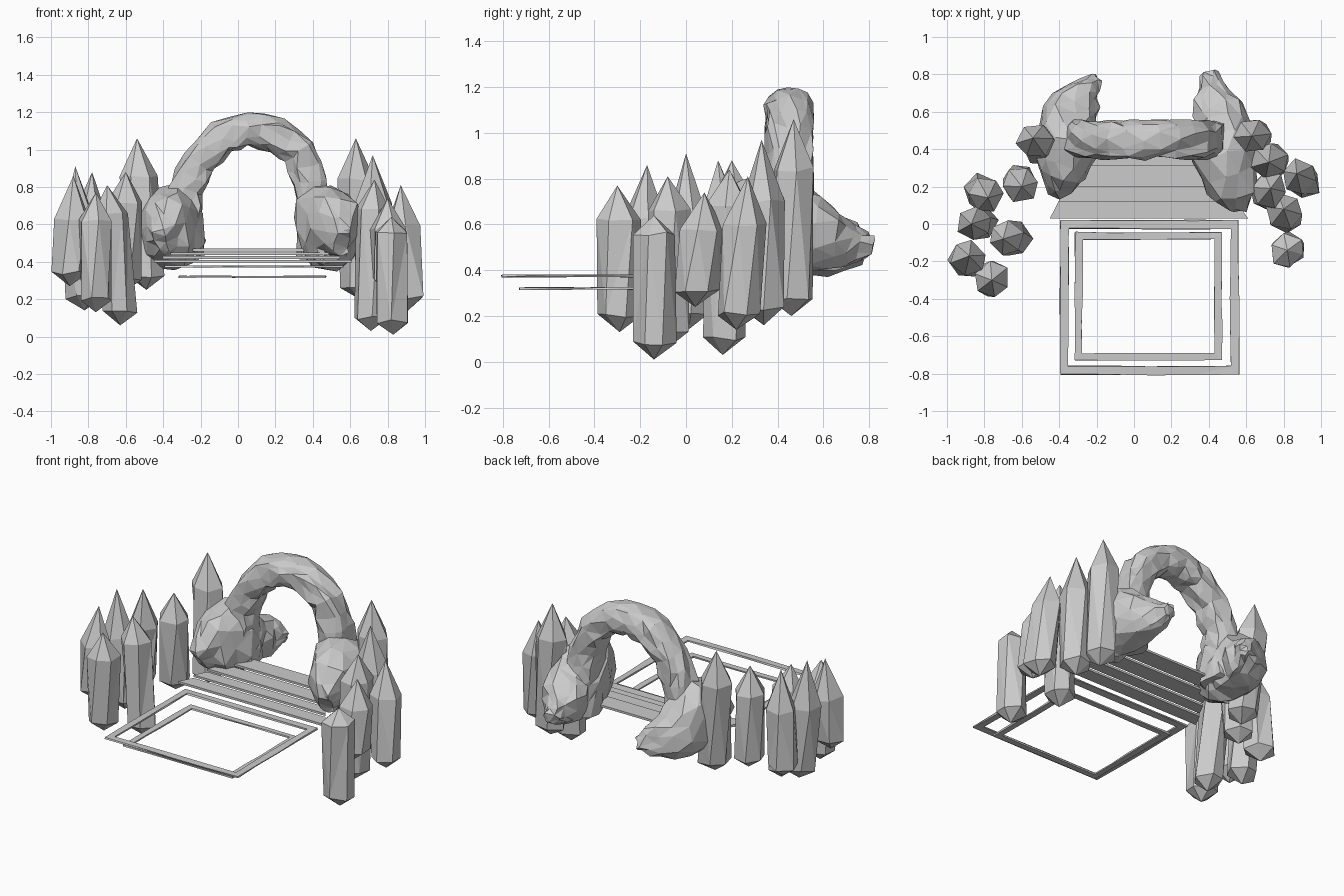
import bpy, bmesh, math, random
from mathutils import Vector

random.seed(4)
if "Cube" in bpy.data.objects:
    bpy.data.objects.remove(bpy.data.objects["Cube"])

# One plain stone colour for everything
stone = bpy.data.materials.new("stone grey")
stone.use_nodes = True
colour = (0.6, 0.6, 0.6, 1)
stone.diffuse_color = colour
stone.node_tree.nodes["Principled BSDF"].inputs["Base Color"].default_value = colour


def finish(bm, name, triangles=True):
    bmesh.ops.recalc_face_normals(bm, faces=bm.faces)
    if triangles:
        bmesh.ops.triangulate(bm, faces=bm.faces)
    mesh = bpy.data.meshes.new(name)
    bm.to_mesh(mesh)
    bm.free()
    mesh.materials.append(stone)
    obj = bpy.data.objects.new(name, mesh)
    bpy.context.collection.objects.link(obj)
    return obj


def skin(bm, rings):
    """Join neighbouring rings of vertices with quads."""
    for low, high in zip(rings, rings[1:]):
        n = len(low)
        for i in range(n):
            j = (i + 1) % n
            bm.faces.new((low[i], low[j], high[j], high[i]))


def jitter(amount):
    return Vector(random.uniform(-amount, amount) for _ in range(3))


def rough_loft(name, stations, up, sides, rough, square):
    """Chiselled rock swept along (point, side radius, up radius) stations."""
    dense = []
    for (p, a, b), (q, c, d) in zip(stations, stations[1:]):
        p, q = Vector(p), Vector(q)
        dense += [(p, a, b), ((p + q) / 2, (a + c) / 2, (b + d) / 2)]
    p, a, b = stations[-1]
    dense.append((Vector(p), a, b))

    bm = bmesh.new()
    rings = []
    for k, (p, ra, rb) in enumerate(dense):
        before, after = dense[max(k - 1, 0)][0], dense[min(k + 1, len(dense) - 1)][0]
        along = (after - before).normalized()
        side = Vector(up).cross(along).normalized()
        top = along.cross(side)
        ring = []
        for i in range(sides):
            ang = math.tau * (i + 0.5 * (k % 2)) / sides
            c, s = math.cos(ang), math.sin(ang)
            c = math.copysign(abs(c) ** square, c)
            s = math.copysign(abs(s) ** square, s)
            ring.append(bm.verts.new(p + side * c * ra + top * s * rb + jitter(rough)))
        rings.append(ring)
    skin(bm, rings)
    bm.faces.new(rings[0])
    bm.faces.new(rings[-1])
    return finish(bm, name)


# Arch over the steps
arch_line = [(-.27, .42), (-.29, .6), (-.28, .79), (-.21, .93), (-.09, 1.06),
             (.05, 1.11), (.2, 1.08), (.33, .98), (.39, .83), (.41, .65), (.41, .42)]
rough_loft("rock_arch", [((x, .45, z), .092, .1) for x, z in arch_line],
           (0, 1, 0), 12, .013, .7)

# Boulders at the arch feet, tapering to the back
right_foot = [((-.42, .18, .52), .05, .08), ((-.39, .27, .56), .13, .18),
              ((-.35, .42, .58), .17, .23), ((-.35, .57, .53), .16, .17),
              ((-.27, .69, .5), .1, .11), ((-.2, .77, .49), .03, .04)]
left_foot = [((.56, .11, .5), .05, .08), ((.52, .2, .57), .13, .19),
             ((.48, .36, .59), .18, .23), ((.47, .54, .54), .15, .17),
             ((.42, .69, .52), .1, .11), ((.4, .8, .51), .04, .05)]
for name, foot in (("right_boulder", right_foot), ("left_boulder", left_foot)):
    rough_loft(name, foot, (0, 0, 1), 11, .018, .85)


# Crystals: base x, y, tip x, y, then bottom, shoulder and tip heights
def crystal(name, x, y, tip_x, tip_y, bottom, shoulder, tip, radius=.102, sides=6):
    bm = bmesh.new()
    base, peak = Vector((x, y, bottom)), Vector((tip_x, tip_y, tip))
    turn = random.uniform(0, math.tau)
    levels = [(bottom + .07, .92), (shoulder, .95)]
    rings = []
    for k, (z, scale) in enumerate(levels):
        centre = base.lerp(peak, (z - bottom) / (tip - bottom))
        ring = []
        for i in range(sides):
            ang = turn + math.tau * i / sides + .25 * k
            spoke = Vector((math.cos(ang), math.sin(ang), 0)) * radius * scale
            ring.append(bm.verts.new(centre + spoke + jitter(.01)))
        rings.append(ring)
    skin(bm, rings)
    for ring, end in ((rings[0], base), (rings[1], peak)):
        point = bm.verts.new(end)
        for i in range(sides):
            bm.faces.new((ring[i], ring[(i + 1) % sides], point))
    finish(bm, name)


right_cluster = [
    (-.9, -.2, -.88, -.17, .27, .62, .86), (-.76, -.29, -.76, -.3, .13, .62, .77),
    (-.63, -.08, -.7, -.08, .06, .66, .81), (-.82, .01, -.87, 0, .14, .62, .91),
    (-.82, .18, -.78, .14, .22, .64, .88), (-.61, .23, -.6, .2, .24, .72, .88),
    (-.49, .4, -.54, .46, .25, .85, 1.06)]
left_cluster = [
    (.83, -.14, .82, -.14, .01, .56, .64), (.81, .04, .8, .08, .24, .58, .74),
    (.91, .22, .87, .27, .14, .6, .81), (.71, .16, .73, .19, .03, .68, .84),
    (.73, .34, .72, .33, .16, .7, .97), (.65, .46, .63, .47, .2, .84, 1.06)]
for side, cluster in (("right", right_cluster), ("left", left_cluster)):
    for n, values in enumerate(cluster, 1):
        crystal(f"{side}_crystal_{n}", *values)


# Flight of thin stone steps narrowing towards the arch
def step(name, front, back, z, thick=.014):
    def half(y):
        return .53 - .62 * (y - .03)
    bm = bmesh.new()
    rings = []
    for h in (z - thick, z):
        corners = [(-half(front), front), (half(front), front),
                   (half(back), back), (-half(back), back)]
        rings.append([bm.verts.new((.08 + x - .1 * (y - .03), y, h)) for x, y in corners])
    skin(bm, rings)
    for ring in rings:
        bm.faces.new(ring)
    finish(bm, name, False)


edges = [.03, .12, .2, .31, .43]
for n, (front, back) in enumerate(zip(edges, edges[1:])):
    step(f"step_{n + 1}", front, back, .41 + .02 * n)


# Rough rectangular kerbs in front of the steps
def kerb(name, x0, x1, y0, y1, z, width, thick=.01, pieces=4):
    bm = bmesh.new()
    loops = []
    for inset, h in ((0, z - thick), (0, z), (width, z), (width, z - thick)):
        corners = [Vector((x0 + inset, y0 + inset, h)), Vector((x1 - inset, y0 + inset, h)),
                   Vector((x1 - inset, y1 - inset, h)), Vector((x0 + inset, y1 - inset, h))]
        loop = []
        for a, b in zip(corners, corners[1:] + corners[:1]):
            for i in range(pieces):
                wobble = jitter(.004)
                wobble.z *= .4
                loop.append(bm.verts.new(a.lerp(b, i / pieces) + wobble))
        loops.append(loop)
    skin(bm, loops + loops[:1])
    finish(bm, name)


kerb("outer_kerb", -.395, .56, -.805, .02, .38, .045)
kerb("inner_kerb", -.315, .47, -.73, -.045, .325, .038)
